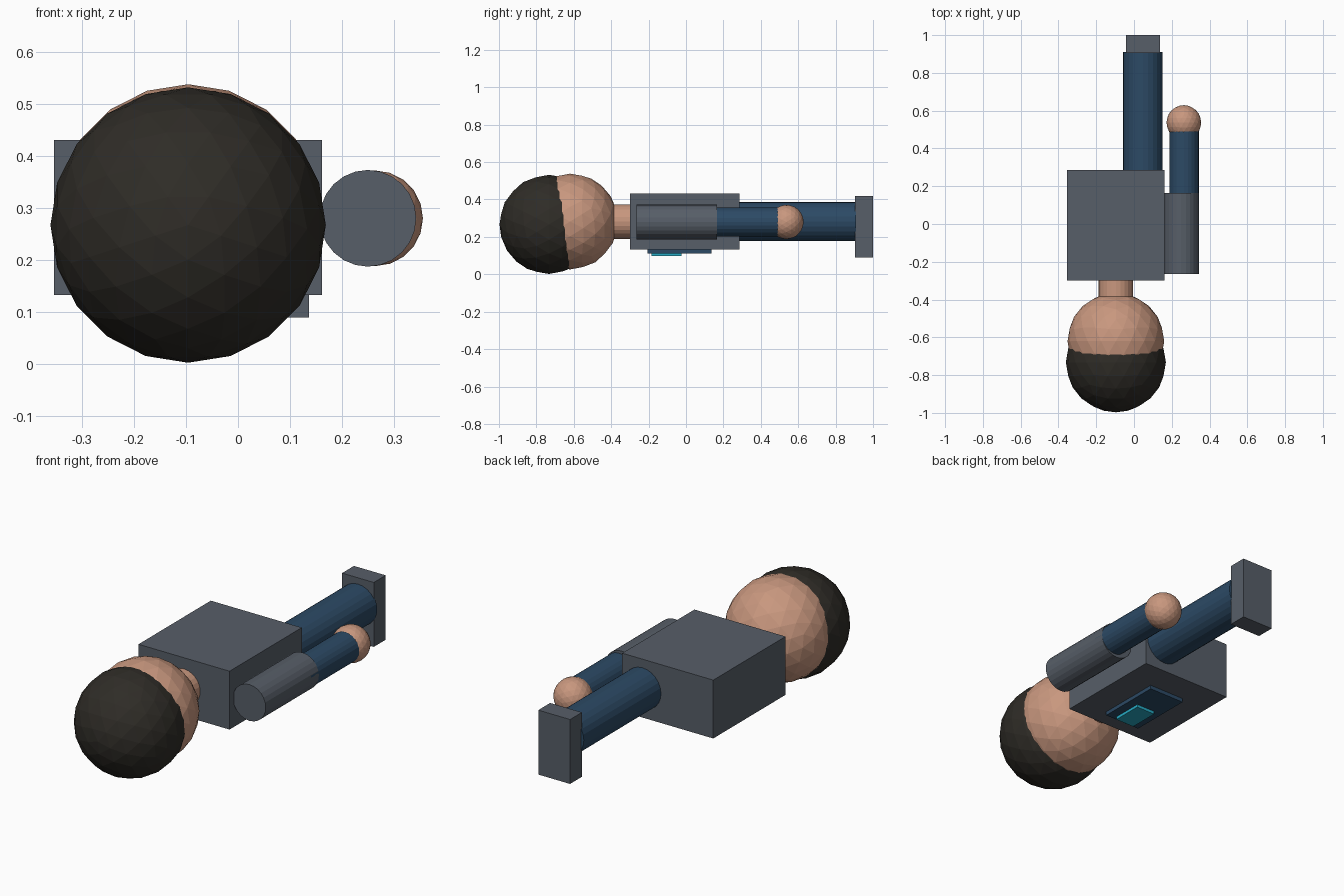
import bpy, bmesh
from math import pi
from mathutils import Matrix, Vector

if "Cube" in bpy.data.objects:
    bpy.data.objects.remove(bpy.data.objects["Cube"])


def material(name, rgb):
    m = bpy.data.materials.new(name)
    m.diffuse_color = (*rgb, 1)
    m.use_nodes = True
    m.node_tree.nodes["Principled BSDF"].inputs["Base Color"].default_value = m.diffuse_color
    return m


SLATE = material("slate", (0.095, 0.112, 0.138))
BLUE = material("blue", (0.025, 0.068, 0.13))
SKIN = material("skin", (0.58, 0.31, 0.21))
DARK = material("dark", (0.028, 0.025, 0.02))
CYAN = material("cyan", (0.02, 0.4, 0.55))


def finish(name, bm, mat):
    me = bpy.data.meshes.new(name)
    bm.to_mesh(me)
    bm.free()
    me.materials.append(mat)
    bpy.context.collection.objects.link(bpy.data.objects.new(name, me))


def box(name, lo, hi, mat):
    lo, hi = Vector(lo), Vector(hi)
    bm = bmesh.new()
    bmesh.ops.create_cube(bm, size=1, matrix=Matrix.Translation((lo + hi) / 2)
                          @ Matrix.Diagonal((*(hi - lo), 1)))
    finish(name, bm, mat)


def rod(name, x, z, r, y0, y1, mat, sides=24):
    bm = bmesh.new()
    bmesh.ops.create_cone(bm, cap_ends=True, segments=sides, radius1=r, radius2=r,
                          depth=y1 - y0,
                          matrix=Matrix.Translation((x, (y0 + y1) / 2, z))
                          @ Matrix.Rotation(pi / 2, 4, 'X'))
    finish(name, bm, mat)


def ball(name, centre, r, mat):
    # sphere pole points along the lying body
    turn = Matrix(((0, 1, 0), (0, 0, -1), (-1, 0, 0))).to_4x4()
    bm = bmesh.new()
    bmesh.ops.create_icosphere(bm, subdivisions=3, radius=r,
                               matrix=Matrix.Translation(centre) @ turn)
    finish(name, bm, mat)


CX, CZ = -0.096, 0.282

# torso with chest panel and screen on the underside
box("torso", (-0.354, -0.30, 0.132), (0.162, 0.285, 0.431), SLATE)
box("chest_panel", (-0.198, -0.205, 0.112), (0.006, 0.135, 0.14), BLUE)
box("chest_screen", (-0.15, -0.185, 0.097), (-0.042, -0.025, 0.12), CYAN)

# neck, head and hair
rod("neck", CX, CZ, 0.092, -0.42, -0.27, SKIN)
ball("head", (CX, -0.62, CZ), 0.256, SKIN)
ball("hair", (CX, -0.732, 0.267), 0.265, DARK)

# single arm
rod("upper_arm", 0.25, CZ - 0.002, 0.093, -0.265, 0.165, SLATE)
rod("forearm", 0.265, CZ - 0.002, 0.078, 0.105, 0.492, BLUE)
ball("hand", (0.264, 0.537, CZ - 0.002), 0.092, SKIN)

# single leg and boot
rod("leg", 0.047, CZ, 0.105, 0.26, 0.91, BLUE)
box("boot", (-0.043, 0.904, 0.089), (0.137, 1.0, 0.419), SLATE)
